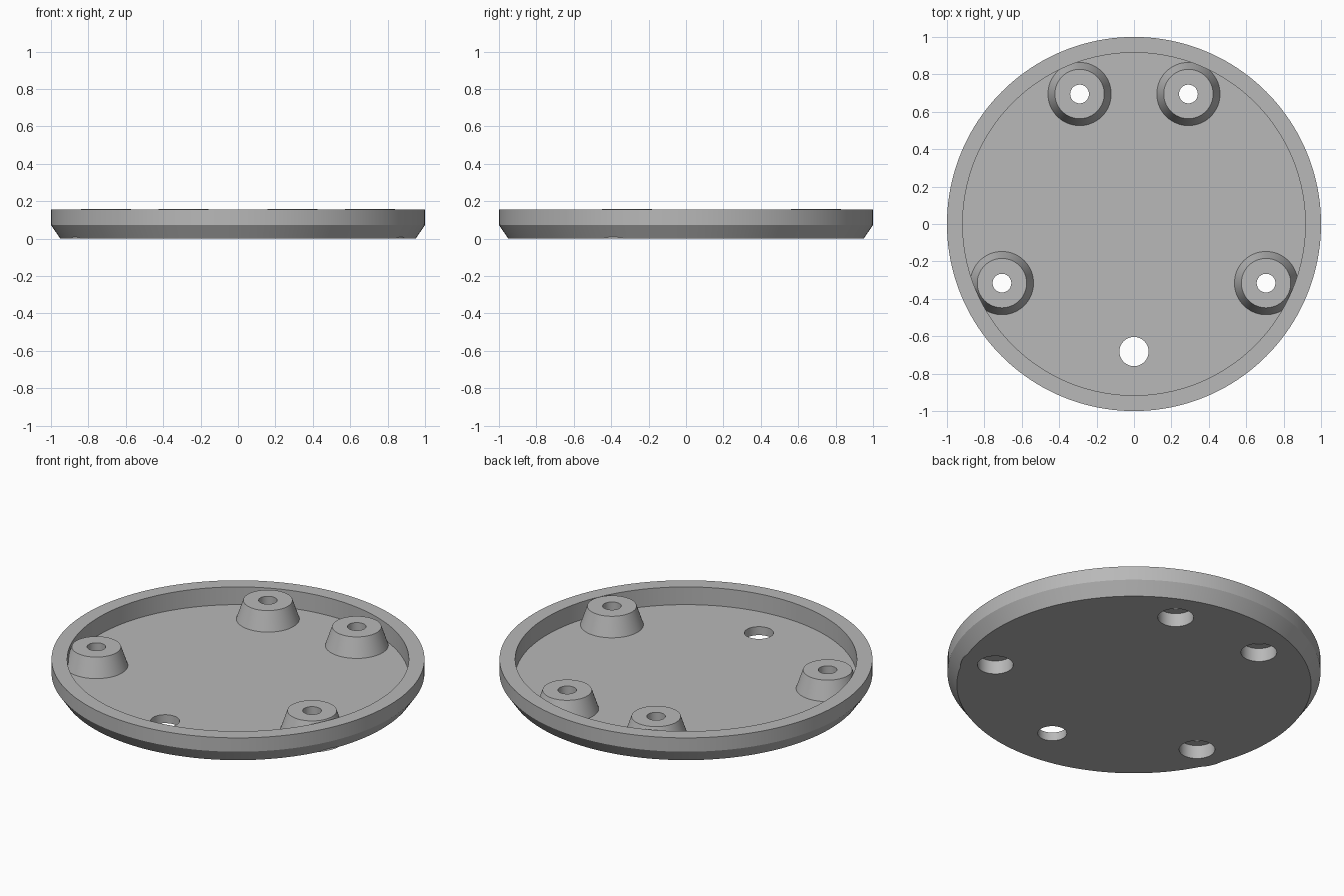
import bpy
import math

cube = bpy.data.objects.get("Cube")
if cube:
    bpy.data.objects.remove(cube, do_unlink=True)

# Single grey material
grey = bpy.data.materials.new("plain_grey")
grey.use_nodes = True
COLOUR = (0.48, 0.48, 0.48, 1)
grey.diffuse_color = COLOUR
grey.node_tree.nodes["Principled BSDF"].inputs["Base Color"].default_value = COLOUR


def frustum(name, x, y, z0, z1, r0, r1, sides=64):
    """Upright cone section from z0 (radius r0) to z1 (radius r1)."""
    bpy.ops.mesh.primitive_cone_add(vertices=sides, radius1=r0, radius2=r1,
                                    depth=z1 - z0, location=(x, y, (z0 + z1) / 2))
    obj = bpy.context.object
    obj.name = name
    obj.data.materials.append(grey)
    return obj


def lathe(name, profile, sides):
    """Closed solid turned around z; the profile starts and ends on the axis."""
    verts = [(r * math.cos(2 * math.pi * i / sides), r * math.sin(2 * math.pi * i / sides), z)
             for r, z in profile for i in range(sides)]
    faces = [list(reversed(range(sides)))]
    for k in range(len(profile) - 1):
        a, b = k * sides, (k + 1) * sides
        for i in range(sides):
            j = (i + 1) % sides
            faces.append((a + i, a + j, b + j, b + i))
    faces.append(list(range(len(verts) - sides, len(verts))))
    mesh = bpy.data.meshes.new(name)
    mesh.from_pydata(verts, [], faces)
    mesh.materials.append(grey)
    obj = bpy.data.objects.new(name, mesh)
    bpy.context.collection.objects.link(obj)
    return obj


def combine(target, tool, operation):
    """Apply a boolean with the tool, then discard the tool."""
    bpy.ops.object.select_all(action='DESELECT')
    bpy.context.view_layer.objects.active = target
    target.select_set(True)
    mod = target.modifiers.new(operation.lower(), 'BOOLEAN')
    mod.operation = operation
    mod.solver = 'EXACT'
    mod.object = tool
    bpy.ops.object.modifier_apply(modifier=mod.name)
    bpy.data.objects.remove(tool, do_unlink=True)


# Shallow dish: chamfered base, upright rim, flat recessed floor
FLOOR = 0.05
RIM = 0.155
plate = lathe("round_cover_plate",
              [(0.95, 0), (1, 0.073), (1, RIM), (0.916, RIM), (0.916, FLOOR)], 160)

# Tapered screw bosses, mirrored left and right
spots = [(side * x, y) for x, y in ((0.291, 0.695), (0.706, -0.316)) for side in (-1, 1)]
for x, y in spots:
    combine(plate, frustum("boss", x, y, 0, 0.16, 0.186, 0.132), 'UNION')

# Screw holes with wide recesses from below
for x, y in spots:
    combine(plate, frustum("recess_cutter", x, y, -0.1, 0.08, 0.096, 0.096), 'DIFFERENCE')
    combine(plate, frustum("screw_cutter", x, y, -0.1, 0.3, 0.05, 0.05), 'DIFFERENCE')

# Plain cable hole near the front
combine(plate, frustum("cable_cutter", 0, -0.682, -0.1, 0.3, 0.078, 0.078), 'DIFFERENCE')

bpy.ops.object.select_all(action='DESELECT')
plate.select_set(True)
bpy.context.view_layer.objects.active = plate
bpy.ops.object.shade_smooth_by_angle(angle=math.radians(25))
